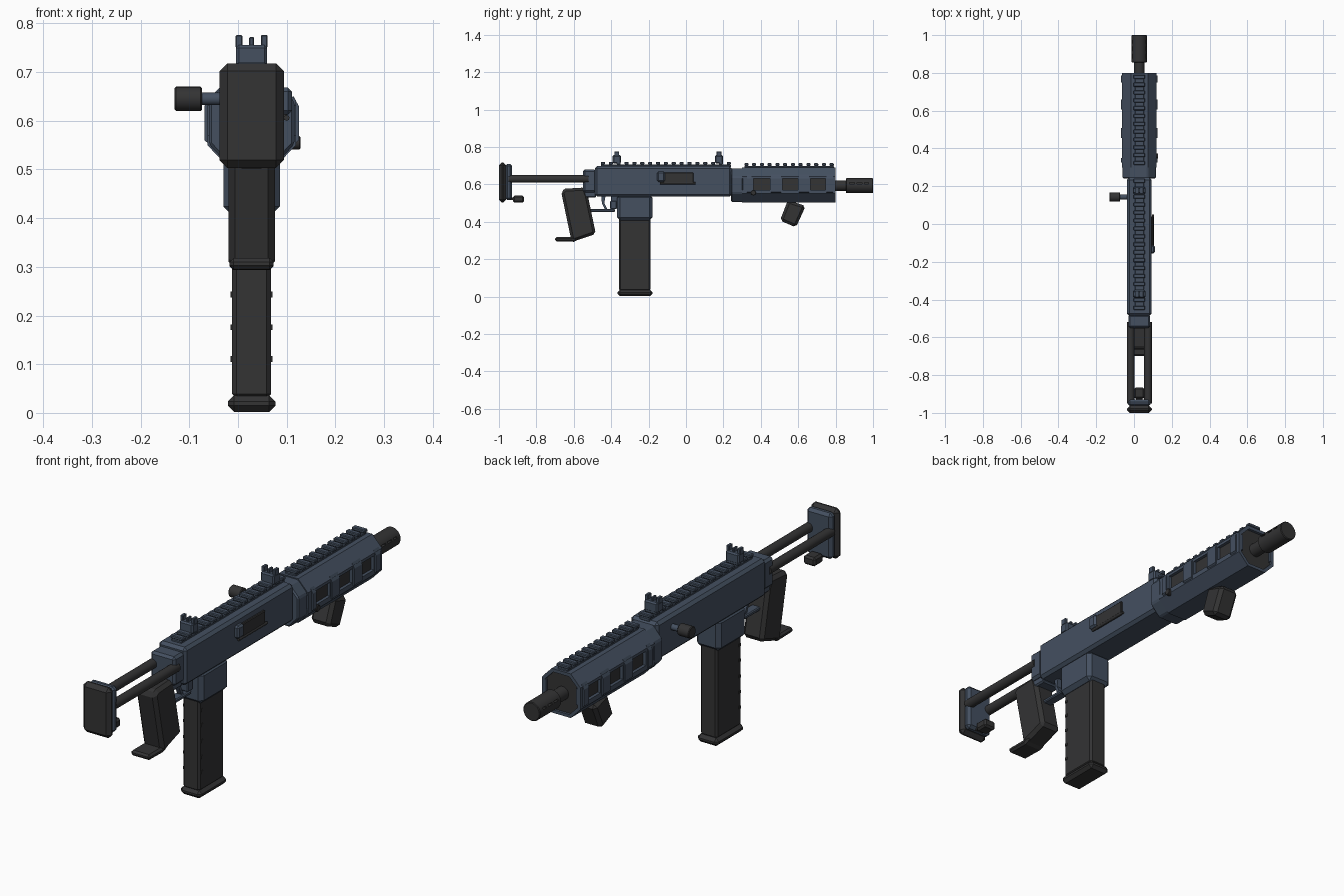
import bpy, bmesh
from math import radians
from mathutils import Matrix

if "Cube" in bpy.data.objects:
    bpy.data.objects.remove(bpy.data.objects["Cube"])

C = 0.028  # x of the model's mid plane


def material(name, rgb):
    m = bpy.data.materials.new(name)
    m.diffuse_color = (*rgb, 1)
    m.use_nodes = True
    m.node_tree.nodes["Principled BSDF"].inputs["Base Color"].default_value = m.diffuse_color
    return m


BLUE = material("blue_metal", (0.058, 0.08, 0.118))
DARK = material("dark_polymer", (0.033, 0.033, 0.034))


def finish(name, bm, mat, bevel=0):
    bmesh.ops.recalc_face_normals(bm, faces=bm.faces)
    me = bpy.data.meshes.new(name)
    bm.to_mesh(me)
    bm.free()
    me.materials.append(mat)
    ob = bpy.data.objects.new(name, me)
    bpy.context.collection.objects.link(ob)
    if bevel:
        b = ob.modifiers.new("bevel", 'BEVEL')
        b.width, b.segments, b.limit_method = bevel, 1, 'ANGLE'
        b.angle_limit = radians(40)
    return ob


def add_box(bm, x, y, z):
    size = [b - a for a, b in (x, y, z)]
    mid = [(a + b) / 2 for a, b in (x, y, z)]
    bmesh.ops.create_cube(bm, size=1, matrix=Matrix.Translation(mid) @ Matrix.Diagonal((*size, 1)))


def boxes(name, spans, mat, bevel=0):
    """One object of several boxes; x spans are relative to the mid plane."""
    bm = bmesh.new()
    for x, y, z in spans:
        add_box(bm, (x[0] + C, x[1] + C), y, z)
    return finish(name, bm, mat, bevel)


def prism(name, pts, axis, a, b, mat, bevel=0):
    """Profile (y,z) extruded along x, or profile (x,z) extruded along y."""
    bm = bmesh.new()
    at = (lambda p: (a + C, p[0], p[1])) if axis == 'x' else (lambda p: (p[0] + C, a, p[1]))
    f = bm.faces.new([bm.verts.new(at(p)) for p in pts])
    ext = bmesh.ops.extrude_face_region(bm, geom=[f])["geom"]
    d = (b - a, 0, 0) if axis == 'x' else (0, b - a, 0)
    bmesh.ops.translate(bm, vec=d, verts=[v for v in ext if isinstance(v, bmesh.types.BMVert)])
    return finish(name, bm, mat, bevel)


def rod(name, axis, a, b, u, z, r, mat, bevel=0, n=24):
    """Cylinder along x (u = y) or along y (u = x from the mid plane)."""
    bm = bmesh.new()
    m = (a + b) / 2
    if axis == 'x':
        mt = Matrix.Translation((m + C, u, z)) @ Matrix.Rotation(radians(90), 4, 'Y')
    else:
        mt = Matrix.Translation((u + C, m, z)) @ Matrix.Rotation(radians(90), 4, 'X')
    bmesh.ops.create_cone(bm, cap_ends=True, segments=n, radius1=r, radius2=r, depth=b - a, matrix=mt)
    for f in bm.faces:
        f.smooth = len(f.verts) == 4
    for e in bm.edges:
        e.smooth = all(f.smooth for f in e.link_faces)
    return finish(name, bm, mat, bevel)


def octagon(w, t, z0, z1, z2, z3):
    return [(-t, z0), (t, z0), (w, z1), (w, z2), (t, z3), (-t, z3), (-w, z2), (-w, z1)]


def sym(w):
    return (-w, w)


# receiver and rear block
boxes("receiver", [(sym(.065), (-.487, .245), (.535, .697))], BLUE, .012)
boxes("rear_block", [(sym(.058), (-.55, -.48), (.556, .68))], BLUE, .01)

# handguard: dark core, upper and lower shell, side bars between windows
prism("handguard_core", octagon(.078, .04, .515, .555, .635, .675), 'y', .29, .79, DARK)
prism("handguard_upper_shell", [(-.091, .63), (-.091, .642), (-.045, .69), (.045, .69), (.091, .642),
      (.091, .63), (.077, .63), (.077, .636), (.038, .676), (-.038, .676), (-.077, .636), (-.077, .63)],
      'y', .30, .80, BLUE)
prism("handguard_lower_shell", [(-.091, .57), (-.091, .55), (-.045, .502), (.045, .502), (.091, .55),
      (.091, .57), (.077, .57), (.077, .555), (.038, .515), (-.038, .515), (-.077, .555), (-.077, .57)],
      'y', .30, .80, BLUE)
bars = [(.305, .36), (.45, .515), (.60, .665), (.745, .80)]
boxes("handguard_side_bars", [((s - .01, s + .01), y, (.565, .635)) for s in (-.081, .081) for y in bars], BLUE)
pads = [(.325, .35), (.455, .508), (.605, .658), (.75, .785)]
for side in (-1, 1):
    for i, (a, b) in enumerate(pads):
        prism(f"handguard_pad_{side}_{i}", [(side * .085, .55), (side * .097, .56),
              (side * .097, .63), (side * .085, .652)], 'y', a, b, BLUE)
prism("handguard_collar", octagon(.088, .045, .506, .552, .64, .686), 'y', .24, .305, BLUE, .006)
rod("sling_stud", 'x', .075, .1, .36, .555, .014, DARK, .002, 12)

# barrel and slotted muzzle
rod("barrel", 'y', .70, .87, 0, .593, .028, DARK)
muzzle = rod("muzzle", 'y', .855, 1.0, 0, .593, .04, DARK, .003, 24)
cut = boxes("muzzle_slot_cutter", [((s * .033 - .012, s * .033 + .012), y, (.603, .61))
            for s in (-1, 1) for y in ((.875, .9), (.915, .94), (.955, .975))], DARK)
cut.hide_render = True
cut.hide_viewport = True
boo = muzzle.modifiers.new("slots", 'BOOLEAN')
boo.operation, boo.object = 'DIFFERENCE', cut

# top rails
for name, a, b, z, n in (("receiver_rail", -.455, .24, .69, 17), ("handguard_rail", .312, .79, .683, 12)):
    top, pitch = z + .03, (b - a - .022) / (n - 1)
    boxes(name, [(sym(.024), (a, b), (z, top - .014))] +
          [(sym(.03), (a + i * pitch, a + i * pitch + .022), (top - .014, top)) for i in range(n)], BLUE, .003)

# front and rear sights
for name, y in (("rear_sight", -.37), ("front_sight", .177)):
    boxes(name + "_base", [(sym(.032), (y - .022, y + .022), (.712, .756))], BLUE, .006)
    boxes(name + "_posts", [((x - w, x + w), (y - .013, y + .013), (.75, t))
          for x, w, t in ((-.026, .007, .776), (0, .005, .772), (.026, .007, .776))], BLUE, .002)

# charging handle on the left
rod("charging_stem", 'x', -.11, -.05, .143, .645, .013, BLUE, 0, 16)
rod("charging_knob", 'x', -.158, -.102, .143, .645, .025, DARK, .003)

# ejection port cover and deflector on the right
boxes("ejection_cover", [((.06, .074), (-.12, .04), (.603, .663))], DARK, .003)
boxes("shell_deflector", [((.05, .083), (-.155, -.112), (.613, .668))], BLUE, .008)
rod("cover_hinge", 'y', -.14, .05, .072, .606, .006, DARK, 0, 8)

# stock: twin rods, butt plate, rubber pad, catch
for side in (-1, 1):
    rod(f"stock_rod_{side}", 'y', -.95, -.52, side * .046, .629, .02, DARK)
boxes("butt_plate", [(sym(.06), (-.966, -.93), (.515, .71))], BLUE, .012)
boxes("butt_pad", [(sym(.066), (-1.0, -.962), (.503, .718))], DARK, .016)
boxes("stock_catch", [(sym(.028), (-.925, -.866), (.502, .54))], DARK, .008)
boxes("stock_catch_neck", [(sym(.018), (-.945, -.9), (.515, .53))], DARK)

# pistol grip with heel
prism("pistol_grip", [(-.668, .562), (-.645, .577), (-.54, .583), (-.525, .54), (-.482, .335),
      (-.60, .295), (-.615, .31)], 'x', -.048, .048, DARK, .014)
prism("grip_heel", [(-.70, .295), (-.60, .293), (-.56, .312), (-.60, .318), (-.70, .318)],
      'x', -.045, .045, DARK, .008)
boxes("grip_mount", [(sym(.045), (-.55, -.48), (.53, .575))], BLUE, .006)

# trigger and guard
boxes("trigger_guard", [(sym(.02), (-.52, -.38), (.452, .468)), (sym(.02), (-.405, -.37), (.468, .512))], BLUE, .004)
prism("trigger", [(-.452, .54), (-.43, .54), (-.437, .50), (-.42, .465), (-.432, .462), (-.45, .50)],
      'x', -.01, .01, BLUE)
boxes("magazine_release", [(sym(.012), (-.40, -.36), (.505, .54))], BLUE, .003)

# magazine well and magazine
boxes("magazine_well", [(sym(.058), (-.368, -.18), (.408, .545))], BLUE, .016)
boxes("magazine", [(sym(.04), (-.358, -.19), (.03, .43))], DARK, .009)
boxes("magazine_base", [(sym(.049), (-.366, -.178), (.002, .036))], DARK, .013)
boxes("magazine_studs", [((s * .04 - .003, s * .04 + .003), (-.348, -.336), (z, z + .012))
      for s in (-1, 1) for z in (.105, .17, .237, .305, .37)], DARK)

# angled foregrip
prism("foregrip", [(.545, .515), (.64, .485), (.588, .37), (.502, .407)], 'x', -.045, .045, DARK, .014)
